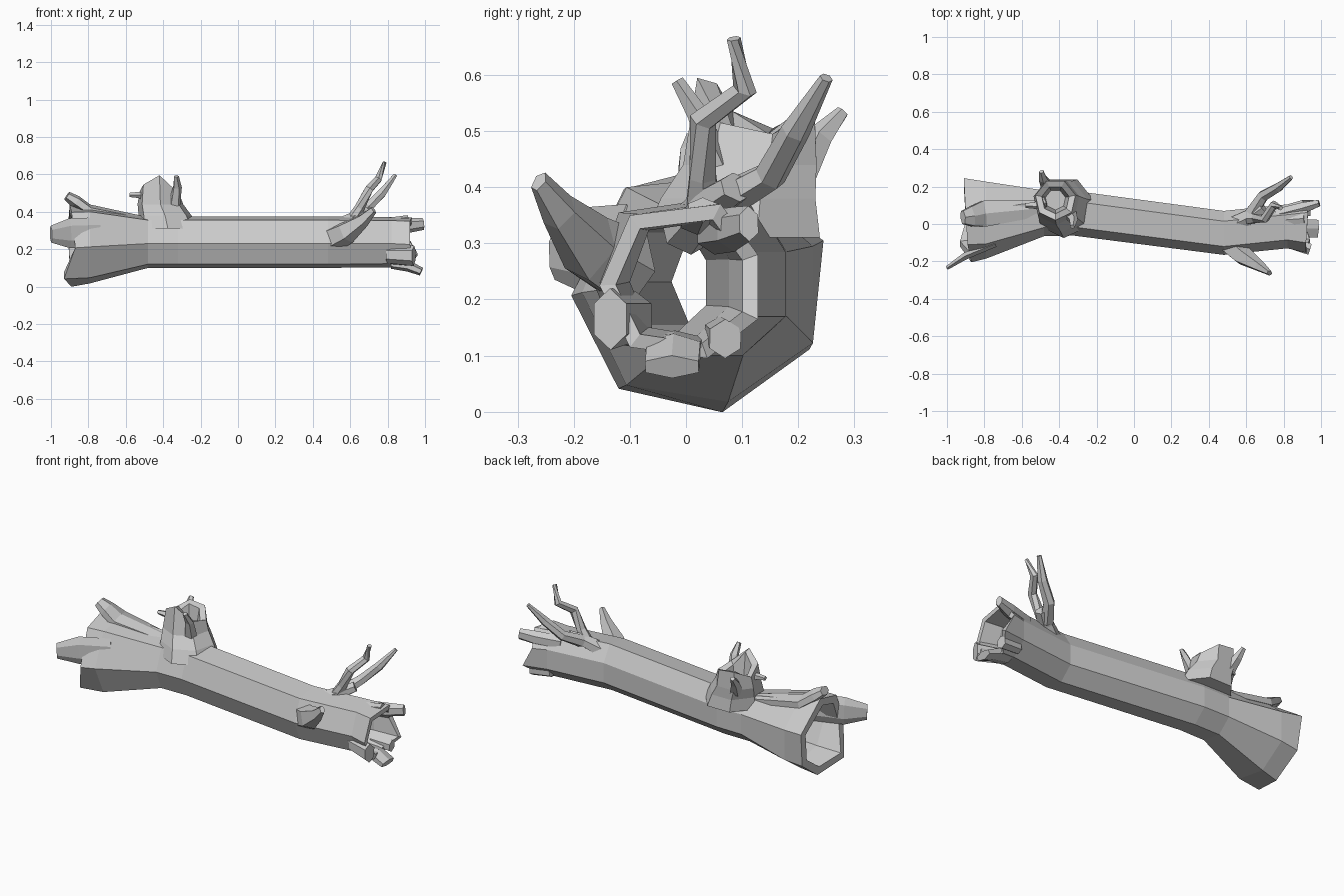
import bpy, bmesh, math
from mathutils import Vector

cube = bpy.data.objects.get("Cube")
if cube:
    bpy.data.objects.remove(cube)

bark = bpy.data.materials.new("grey_bark")
bark.use_nodes = True
bark.diffuse_color = (0.6, 0.6, 0.6, 1)
shader = bark.node_tree.nodes["Principled BSDF"]
shader.inputs["Base Color"].default_value = (0.6, 0.6, 0.6, 1)
shader.inputs["Roughness"].default_value = 0.9


def loft(name, rings, closed=False):
    """Skin a list of equal rings; cap the ends, or join last ring to first."""
    bm = bmesh.new()
    loops = [[bm.verts.new(p) for p in ring] for ring in rings]
    n = len(loops[0])
    pairs = list(zip(loops, loops[1:]))
    if closed:
        pairs.append((loops[-1], loops[0]))
    else:
        bm.faces.new(loops[0])
        bm.faces.new(loops[-1])
    for a, b in pairs:
        for i in range(n):
            j = (i + 1) % n
            bm.faces.new((a[i], a[j], b[j], b[i]))
    bmesh.ops.recalc_face_normals(bm, faces=bm.faces)
    mesh = bpy.data.meshes.new(name)
    bm.to_mesh(mesh)
    bm.free()
    mesh.materials.append(bark)
    obj = bpy.data.objects.new(name, mesh)
    bpy.context.collection.objects.link(obj)
    return obj


def strut(name, stations, sides=6):
    """Tapered limb; each station is (point, half width, half height)."""
    pts = [Vector(s[0]) for s in stations]
    rings = []
    for i, (_, w, h) in enumerate(stations):
        d = (pts[min(i + 1, len(pts) - 1)] - pts[max(i - 1, 0)]).normalized()
        side = d.cross(Vector((0, 0, 1))).normalized()
        up = side.cross(d)
        rings.append([pts[i] + side * w * math.cos(a) + up * h * math.sin(a)
                      for a in [math.tau * (k + 0.5) / sides for k in range(sides)]])
    return loft(name, rings)


# Hollow trunk: seven-sided section, bent along its length, ragged at both ends
SECTION = [(-.12, -.005), (-.075, .12), (.06, .14), (.115, .05),
           (.115, -.065), (.04, -.135), (-.075, -.115)]


def section(x, cy, cz, sy, sz, wall, jag={}):
    """One trunk ring; jag maps a corner to its own offset."""
    ring = [Vector((x, cy + y * sy * wall, cz + z * sz * wall)) for y, z in SECTION]
    for corner, offset in jag.items():
        ring[corner] += Vector(offset)
    return ring


wide_end = {0: (0, 0, 0), 1: (-.02, .01, -.01), 2: (-.03, -.08, .0), 3: (-.04, .01, .01),
            4: (-.03, -.015, 0), 5: (-.02, -.03, 0), 6: (-.06, 0, .01)}
wide_neck = {2: (0, -.05, -.01), 5: (0, -.02, 0)}
narrow_end = {2: (.01, 0, 0), 3: (-.02, 0, 0), 4: (.04, 0, 0), 5: (-.02, 0, 0), 6: (.02, 0, 0)}
stations = [
    (-.87, .02, .215, 1.87, 1.6, .8, wide_end),
    (-.79, .025, .22, 1.75, 1.5, .75, wide_neck),
    (-.48, .06, .235, 1.04, 1, .7),
    (-.32, .06, .235, 1.02, 1, .7),
    (.48, -.045, .235, 1, 1, .7),
    (.82, -.01, .235, 1, .98, .75),
    (.92, -.01, .23, 1.2, 1, .8, narrow_end),
]
outer = [section(*s[:5], 1, *s[6:]) for s in stations]
inner = [section(*s) for s in stations]
loft("trunk", outer + inner[::-1], closed=True)


# Broken hollow stub standing on the trunk, with its peak at the front
def stub_ring(x, y, z, r, heights=(0,) * 7):
    return [(x + r * math.cos(a), y + r * math.sin(a), z + h)
            for a, h in zip([math.tau * (k / 7 - .25) for k in range(7)], heights)]


broken = (.09, .01, -.01, .03, .04, .0, .04)
loft("stub", [
    stub_ring(-.375, .09, .31, .165),
    stub_ring(-.39, .1, .38, .145),
    stub_ring(-.415, .12, .44, .125),
    stub_ring(-.42, .13, .505, .11, broken),
    stub_ring(-.42, .13, .495, .075, broken),
    stub_ring(-.42, .13, .4, .055),
])
strut("stub_front_twig", [((-.34, .05, .44), .035, .03), ((-.325, .02, .53), .025, .02),
                          ((-.33, -.015, .59), .014, .012)], 5)
strut("stub_back_twig", [((-.46, .2, .42), .04, .03), ((-.485, .24, .49), .025, .025),
                         ((-.495, .28, .535), .014, .012)], 5)
strut("stub_side_twig", [((-.48, .12, .47), .03, .025), ((-.53, .1, .49), .02, .018),
                         ((-.58, .1, .49), .014, .012)], 5)

# Splintered bark at the wide end
strut("front_splinter", [((-.74, -.105, .29), .02, .08), ((-.9, -.17, .285), .022, .08),
                         ((-1, -.235, .28), .012, .045)])
strut("top_root", [((-.5, .085, .35), .05, .025), ((-.8, .055, .405), .08, .035),
                   ((-.87, .04, .455), .06, .035), ((-.915, .035, .485), .04, .025)])

# Snag on the front
strut("front_snag", [((.5, -.1, .25), .06, .075), ((.58, -.17, .29), .055, .065),
                     ((.67, -.225, .355), .032, .038), ((.725, -.262, .41), .014, .022)], 5)

# Forked branch at the back
strut("branch_base", [((.54, .0, .32), .05, .045), ((.62, .04, .365), .045, .035),
                      ((.69, .09, .4), .035, .028)])
strut("inner_branch", [((.61, .03, .36), .035, .03), ((.65, .03, .42), .027, .027),
                       ((.7, .03, .52), .025, .025), ((.75, .105, .575), .022, .022),
                       ((.785, .085, .665), .013, .011)])
strut("outer_branch", [((.63, .06, .37), .04, .035), ((.69, .15, .42), .032, .028),
                       ((.77, .195, .5), .027, .025), ((.84, .25, .595), .013, .011)])

# Splinters around the narrow end
strut("back_splinter", [((.76, .05, .32), .035, .04), ((.9, .085, .325), .035, .04),
                        ((.99, .112, .335), .02, .032)])
strut("bottom_splinter", [((.82, -.02, .12), .06, .025), ((.91, -.022, .11), .055, .03),
                          ((.98, -.025, .08), .055, .022)])
strut("front_low_splinter", [((.8, -.09, .17), .035, .045), ((.94, -.135, .165), .035, .055)])
strut("back_low_splinter", [((.82, .06, .14), .03, .03), ((.94, .07, .13), .032, .035)])
strut("top_splinter", [((.78, .02, .34), .035, .025), ((.91, .03, .36), .03, .022)])
